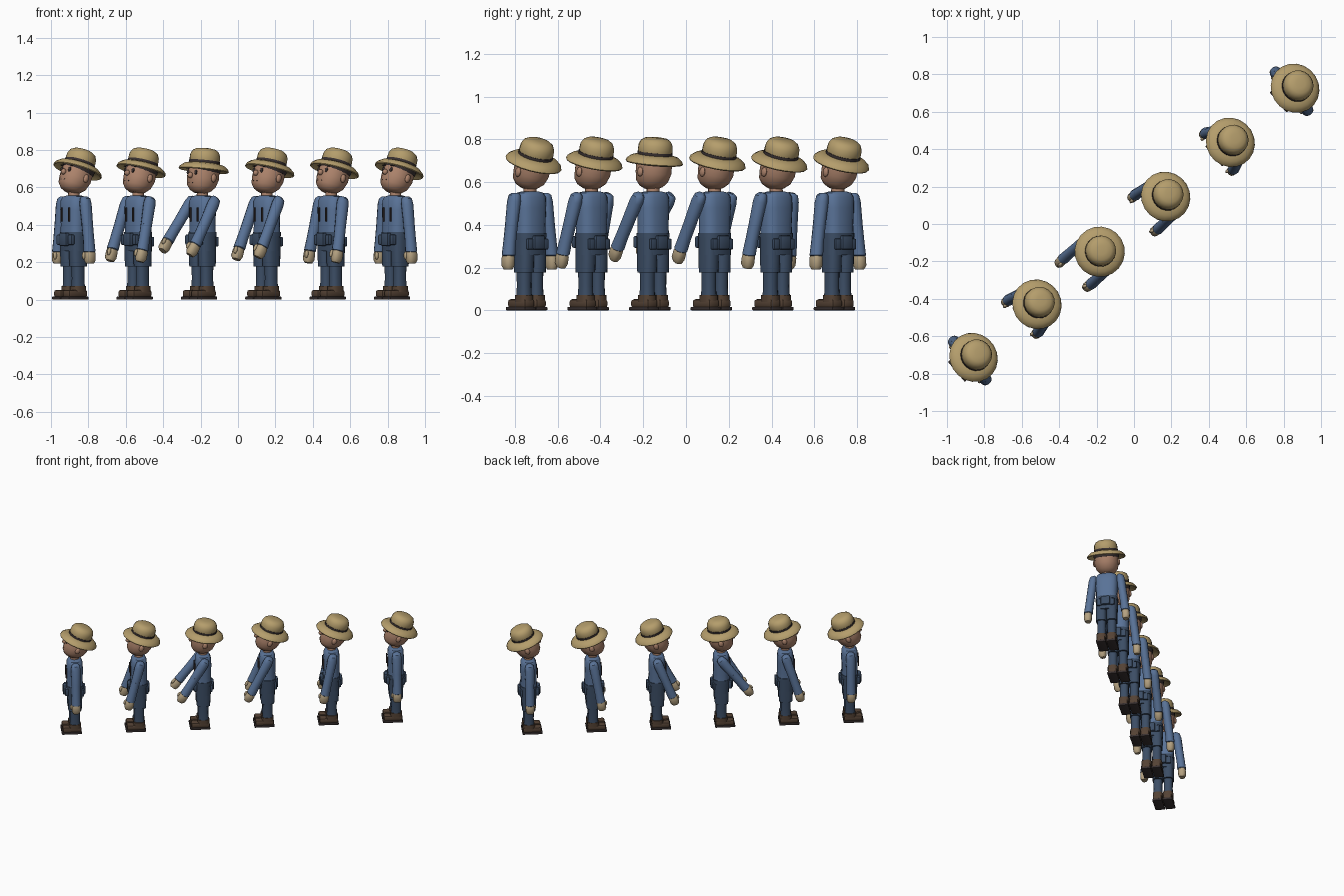
import bpy, bmesh
from math import radians, cos, sin, pi
from mathutils import Matrix, Vector

if "Cube" in bpy.data.objects:
    bpy.data.objects.remove(bpy.data.objects["Cube"])


def material(name, rgb):
    m = bpy.data.materials.new(name)
    m.diffuse_color = (*rgb, 1)
    m.use_nodes = True
    m.node_tree.nodes["Principled BSDF"].inputs["Base Color"].default_value = m.diffuse_color
    return m


STRAW = material("straw", (0.46, 0.34, 0.15))
DARK = material("dark", (0.04, 0.03, 0.03))
SKIN = material("skin", (0.42, 0.23, 0.15))
SHIRT = material("shirt", (0.10, 0.17, 0.31))
DENIM = material("denim", (0.045, 0.075, 0.13))
GLOVE = material("glove", (0.46, 0.36, 0.22))
LEATHER = material("leather", (0.09, 0.055, 0.035))


def finish(name, bm, mat, M):
    bmesh.ops.recalc_face_normals(bm, faces=bm.faces)
    bm.transform(M)
    me = bpy.data.meshes.new(name)
    bm.to_mesh(me)
    bm.free()
    me.materials.append(mat)
    ob = bpy.data.objects.new(name, me)
    bpy.context.collection.objects.link(ob)
    return ob


def loft(name, rings, mat, M, n=14, square=1.0):
    """Closed tube through rings (z, rx, ry, x, y); square < 1 gives boxy sections."""
    bm = bmesh.new()
    loops = []
    for z, rx, ry, x, y in rings:
        loop = []
        for i in range(n):
            a = 2 * pi * (i + 0.5) / n
            c, s = cos(a), sin(a)
            px = abs(c) ** square * (1 if c > 0 else -1)
            py = abs(s) ** square * (1 if s > 0 else -1)
            loop.append(bm.verts.new((x + rx * px, y + ry * py, z)))
        loops.append(loop)
    for a, b in zip(loops, loops[1:]):
        for i in range(n):
            bm.faces.new((a[i], a[(i + 1) % n], b[(i + 1) % n], b[i]))
    bm.faces.new(loops[0])
    bm.faces.new(loops[-1])
    return finish(name, bm, mat, M)


def round_rings(profile, y=0.0):
    return [(z, r, r, 0, y) for r, z in profile]


def box(name, loc, size, mat, M, bevel=0.008):
    bm = bmesh.new()
    bmesh.ops.create_cube(bm, size=1, matrix=Matrix.Translation(loc) @ Matrix.Diagonal((*size, 1)))
    if bevel:
        bmesh.ops.bevel(bm, geom=bm.edges[:], offset=bevel, segments=2, affect='EDGES', profile=0.5)
    return finish(name, bm, mat, M)


def ball(name, loc, size, mat, M):
    bm = bmesh.new()
    bmesh.ops.create_uvsphere(bm, u_segments=10, v_segments=7, radius=1,
                              matrix=Matrix.Translation(loc) @ Matrix.Diagonal((*size, 1)))
    return finish(name, bm, mat, M)


def head(M):
    loft("head", [(0.567, .030, .030, 0, -.012), (0.580, .055, .056, 0, -.010), (0.605, .075, .077, 0, -.006),
                  (0.645, .084, .086, 0, 0), (0.690, .084, .086, 0, 0), (0.735, .076, .078, 0, 0)], SKIN, M, 18)
    ball("nose", (0, -.089, .655), (.014, .016, .016), SKIN, M)
    box("mouth", (0, -.077, .615), (.034, .010, .005), DARK, M, 0)
    for s in (-1, 1):
        ball("eye", (s * .032, -.080, .672), (.009, .007, .013), DARK, M)
        box("eyebrow", (s * .033, -.080, .694), (.026, .010, .005), DARK, M, 0)
        ball("ear", (s * .085, .004, .650), (.011, .017, .023), SKIN, M)
    # hair and hat
    loft("hair", round_rings([(.084, .682), (.088, .690), (.088, .715)], .003), DARK, M, 18)
    loft("hat_brim", round_rings([(.085, .712), (.112, .704), (.131, .688), (.135, .693), (.130, .706),
                                  (.110, .722), (.080, .730)]), STRAW, M, 20)
    loft("hat_band", round_rings([(.083, .722), (.083, .742)]), DARK, M, 20)
    loft("hat_crown", round_rings([(.079, .735), (.082, .750), (.080, .775), (.070, .795), (.052, .806),
                                   (.025, .810)]), STRAW, M, 20)


def arm(M, side, swing):
    A = (M @ Matrix.Translation((side * .098, 0, .520)) @ Matrix.Rotation(-swing, 4, 'X')
         @ Matrix.Rotation(side * swing * 0.2, 4, 'Y'))

    def tube(name, pts, mat, n=12, sq=1.0):
        loft(name, [(z, rx, ry, side * x, 0) for z, rx, ry, x in pts], mat, A, n, sq)

    tube("upper_sleeve", [(.030, .014, .018, -.008), (.020, .026, .029, -.004), (-.010, .031, .034, 0),
                          (-.125, .029, .031, .016)], SHIRT)
    tube("lower_sleeve", [(-.115, .030, .031, .014), (-.200, .029, .031, .026), (-.262, .031, .033, .033),
                          (-.266, .026, .028, .033)], SHIRT)
    tube("glove", [(-.250, .022, .024, .033), (-.275, .027, .031, .035), (-.310, .027, .031, .036),
                   (-.328, .018, .022, .035)], GLOVE, 12, 0.8)
    ball("thumb", (side * .022, -.030, -.285), (.010, .012, .021), GLOVE, A)


def leg(M, side):
    loft("upper_leg", [(z, rx, ry, side * .037, 0) for z, rx, ry in
                       [(.330, .036, .052), (.240, .037, .050), (.178, .037, .047)]], DENIM, M, 14, .7)
    loft("lower_leg", [(z, r, r + .004, side * .036, 0) for z, r in
                       [(.182, .031), (.110, .030), (.055, .033)]], DENIM, M, 14, .8)
    loft("boot_cuff", [(z, .036, .042, side * .036, 0) for z in (.040, .072)], LEATHER, M, 14, .7)
    box("boot", (side * .036, -.022, .032), (.062, .130, .040), LEATHER, M, .012)
    box("boot_sole", (side * .036, -.024, .008), (.068, .140, .016), DARK, M, .004)


def figure(M, pitch, swing_r, swing_l):
    # head tilts about the neck
    pivot = Matrix.Translation((0, 0, .62))
    head(M @ pivot @ Matrix.Rotation(-radians(pitch), 4, 'X') @ pivot.inverted())
    loft("neck", round_rings([(.032, .535), (.029, .600)]), SKIN, M, 12)
    # shirt and trousers
    loft("torso", [(z, rx, ry, 0, 0) for z, rx, ry in
                   [(.345, .076, .058), (.400, .074, .056), (.480, .078, .058), (.530, .078, .054),
                    (.550, .066, .044), (.556, .040, .034)]], SHIRT, M, 18, .75)
    loft("hips", [(z, .076, ry, 0, 0) for z, ry in ((.260, .054), (.350, .058))], DENIM, M, 18, .7)
    loft("belt", [(z, .079, .061, 0, 0) for z in (.340, .362)], DENIM, M, 18, .75)
    # waist pouches and shirt front strips
    box("front_pouch", (.0, -.066, .322), (.060, .030, .070), DENIM, M)
    box("back_pouch", (.0, .062, .318), (.064, .024, .066), DENIM, M)
    for s in (-1, 1):
        box("side_pouch", (s * .048, -.058, .320), (.032, .026, .056), DENIM, M)
        box("back_pocket", (s * .044, .054, .310), (.036, .016, .050), DENIM, M, .004)
        box("shirt_strip", (s * .030, -.060, .455), (.007, .008, .075), DARK, M, 0)
    for side, swing in ((-1, swing_r), (1, swing_l)):
        arm(M, side, radians(swing))
        leg(M, side)


# six stages of one motion, in a diagonal row: head tilt, right and left arm swing
POSES = [(21, 0, 0), (16, 18, 15), (7, 38, 31), (16, 22, 27), (18, 10, 12), (20, 0, 0)]
for i, pose in enumerate(POSES):
    place = Matrix.Translation((-.878 + .344 * i, -.730 + .288 * i, 0))
    figure(place @ Matrix.Rotation(radians(-50), 4, 'Z'), *pose)

for ob in bpy.data.objects:
    ob.select_set(True)
bpy.context.view_layer.objects.active = bpy.data.objects[0]
bpy.ops.object.shade_smooth_by_angle(angle=radians(40))
